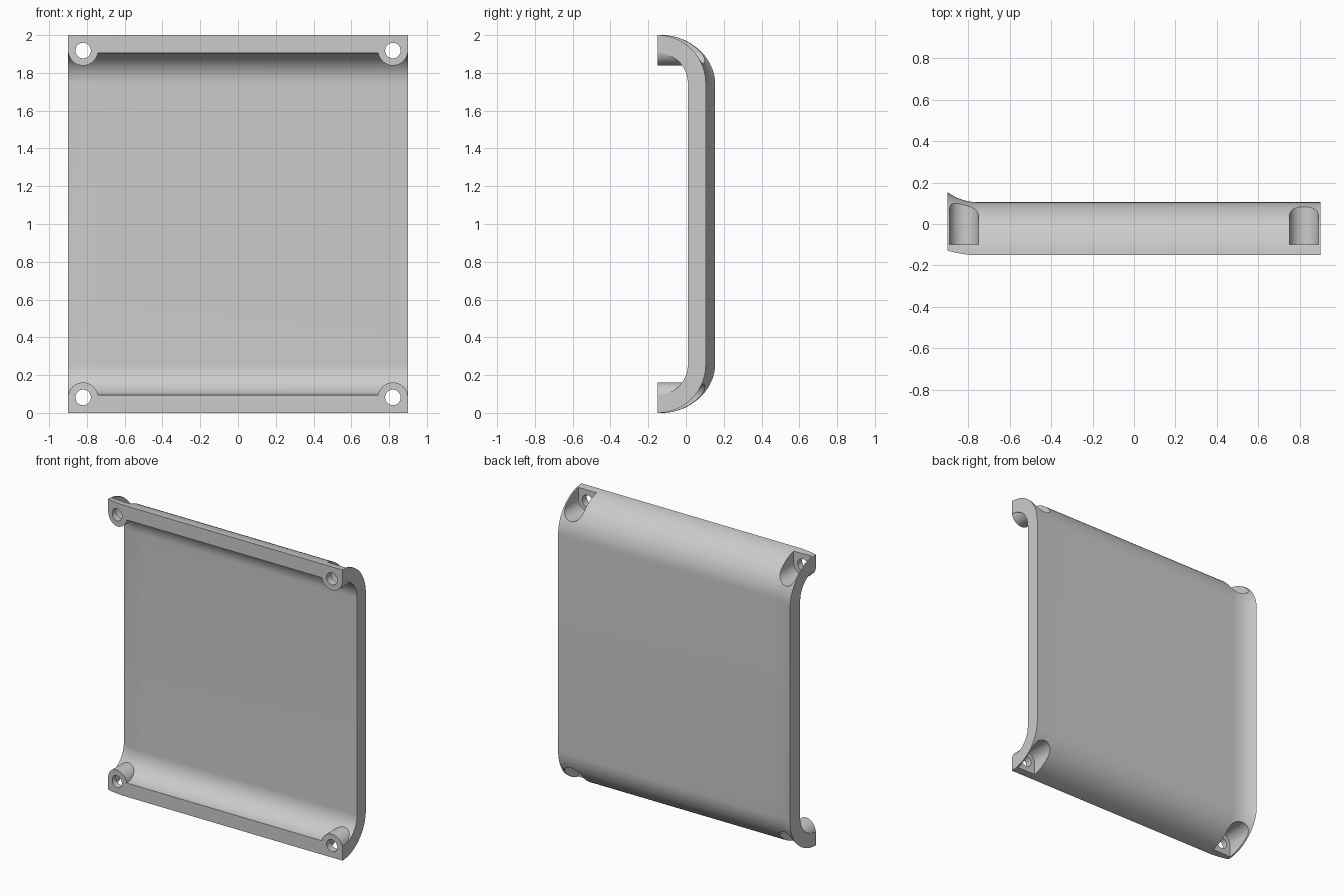
import bpy
import bmesh
from math import cos, sin, pi, sqrt, radians

cube = bpy.data.objects.get("Cube")
if cube:
    bpy.data.objects.remove(cube, do_unlink=True)

FRONT, HALF_W, HEIGHT = -0.15, 0.9, 2.0
OUTER_R, INNER_R = 0.255, 0.16
BEND_X, BEND_Y = -0.75, 0.36      # vertical axis the left edge curls around
HOLE_X, HOLE_Z = 0.82, 0.082


def make_object(name, bm):
    bmesh.ops.recalc_face_normals(bm, faces=bm.faces)
    mesh = bpy.data.meshes.new(name)
    bm.to_mesh(mesh)
    bm.free()
    obj = bpy.data.objects.new(name, mesh)
    bpy.context.scene.collection.objects.link(obj)
    return obj


def arc(cx, cy, r, start, end, steps):
    angles = [radians(start + (end - start) * i / steps) for i in range(steps + 1)]
    return [(cx + r * cos(a), cy + r * sin(a)) for a in angles]


def c_profile(r):
    """Side outline (y, z) with rounded lower and upper bends."""
    return (arc(FRONT, OUTER_R, r, -90, 0, 18)
            + arc(FRONT, HEIGHT - OUTER_R, r, 0, 90, 18))


def bent_y(x, y):
    d = min(0, x - BEND_X)
    return BEND_Y - sqrt((BEND_Y - y) ** 2 - d * d)


def sweep(name, profile, x_right, x_left):
    """Sweep a side outline across the width, curling back at the left end."""
    steps = 10
    stations = [x_right] + [BEND_X + (x_left - BEND_X) * i / steps
                            for i in range(steps + 1)]
    bm = bmesh.new()
    rings = [[bm.verts.new((x, bent_y(x, y), z)) for y, z in profile]
             for x in stations]
    n = len(profile)
    curved = []
    for i, (a, b) in enumerate(zip(rings, rings[1:])):
        for j in range(n):
            k = (j + 1) % n
            face = bm.faces.new((a[j], a[k], b[k], b[j]))
            if i > 0:
                curved.append(face)
    bm.faces.new(rings[0])
    bm.faces.new(rings[-1])
    bmesh.ops.triangulate(bm, faces=curved)
    return make_object(name, bm)


def prism(name, outline, y0, y1):
    """Extrude an (x, z) outline along y."""
    bm = bmesh.new()
    a = [bm.verts.new((x, y0, z)) for x, z in outline]
    b = [bm.verts.new((x, y1, z)) for x, z in outline]
    for j in range(len(a)):
        k = (j + 1) % len(a)
        bm.faces.new((a[j], a[k], b[k], b[j]))
    bm.faces.new(a)
    bm.faces.new(b)
    return make_object(name, bm)


def subtract(target, cutter):
    mod = target.modifiers.new("cut", 'BOOLEAN')
    mod.operation, mod.solver, mod.object = 'DIFFERENCE', 'EXACT', cutter
    graph = bpy.context.evaluated_depsgraph_get()
    mesh = bpy.data.meshes.new_from_object(target.evaluated_get(graph))
    target.modifiers.clear()
    target.data = mesh
    bpy.data.objects.remove(cutter, do_unlink=True)


# Solid body and the channel that hollows its front
panel = sweep("curved_panel", c_profile(OUTER_R), HALF_W, -HALF_W)
inner = c_profile(INNER_R)
inner += [(-0.4, inner[-1][1]), (-0.4, inner[0][1])]
channel = sweep("channel_cutter", inner, HALF_W + 0.05, -HALF_W - 0.05)

corners = [(sx * HOLE_X, z, out) for sx in (-1, 1)
           for z, out in ((HOLE_Z, -1), (HEIGHT - HOLE_Z, 1))]

# Leave a round screw boss standing in each corner of the channel
for x, z, out in corners:
    boss = prism("boss", arc(x, z, 0.079, 0, 352.5, 47), -0.6, 0.3)
    subtract(channel, boss)
subtract(panel, channel)

# Screw pockets open to the back and outer edge, then through holes
for x, z, out in corners:
    slot = arc(x, z, 0.07, 0, -180 * out, 24)
    slot += [(x - 0.07, z + 0.3 * out), (x + 0.07, z + 0.3 * out)]
    subtract(panel, prism("pocket_cutter", slot, -0.1, 0.5))
    subtract(panel, prism("hole_cutter", arc(x, z, 0.041, 0, 350, 35), -0.4, 0.05))

# Single light grey material
grey = bpy.data.materials.new("light_grey")
grey.use_nodes = True
colour = (0.6, 0.6, 0.6, 1)
grey.diffuse_color = colour
grey.node_tree.nodes["Principled BSDF"].inputs["Base Color"].default_value = colour
panel.data.materials.clear()
panel.data.materials.append(grey)

bpy.ops.object.select_all(action='DESELECT')
panel.select_set(True)
bpy.context.view_layer.objects.active = panel
bpy.ops.object.shade_smooth_by_angle(angle=radians(30))
